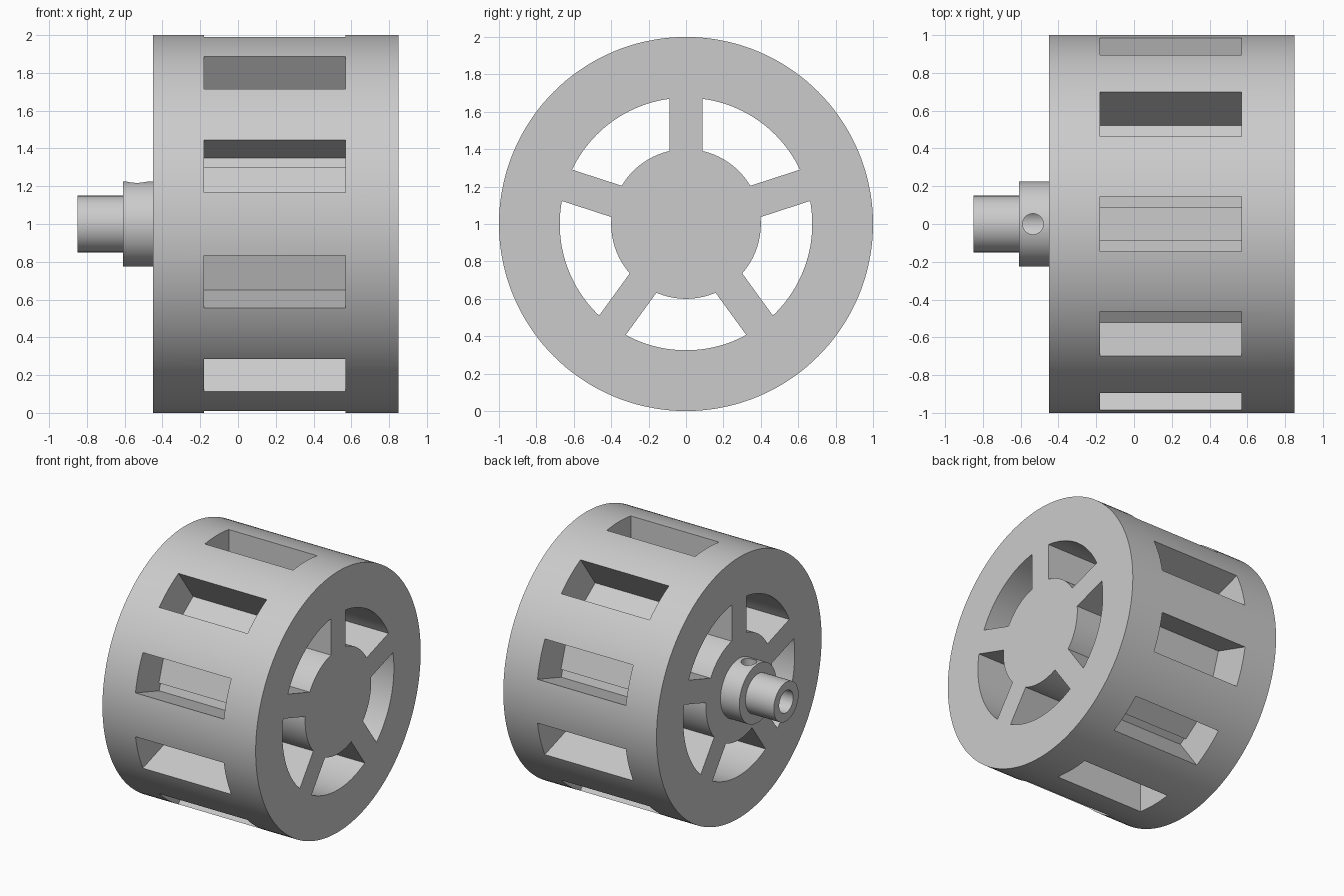
import bpy, bmesh
from math import sin, cos, pi, radians, degrees, asin
from mathutils import Matrix, Vector

cube = bpy.data.objects.get("Cube")
if cube:
    bpy.data.objects.remove(cube, do_unlink=True)

# Single matte grey
grey = bpy.data.materials.new("matte grey")
grey.use_nodes = True
GREY = (0.6, 0.6, 0.6, 1)
grey.diffuse_color = GREY
grey.node_tree.nodes["Principled BSDF"].inputs["Base Color"].default_value = GREY

AXLE = Vector((0, 0, 1))
BACK, FACE = -0.45, 0.85
SLOT_START, SLOT_END = -0.18, 0.57


def polar(r, a):
    """Point in the wheel plane (y, z), angle measured from the top."""
    return r * sin(a), r * cos(a)


def arc(r, a0, a1, n):
    return [polar(r, a0 + (a1 - a0) * i / n) for i in range(n + 1)]


def box_outline(half, r0, r1):
    return [(-half, r0), (half, r0), (half, r1), (-half, r1)]


def add_prism(bm, outline, x0, x1, turn=0):
    """Extrude a (y, z) outline along x, turned about the axle."""
    spin = Matrix.Translation(AXLE) @ Matrix.Rotation(turn, 4, 'X')
    rings = [[bm.verts.new(spin @ Vector((x, y, z))) for y, z in outline]
             for x in (x0, x1)]
    bm.faces.new(rings[0])
    bm.faces.new(rings[1])
    n = len(outline)
    for i in range(n):
        j = (i + 1) % n
        bm.faces.new((rings[0][i], rings[0][j], rings[1][j], rings[1][i]))


def finish(name, bm):
    bmesh.ops.recalc_face_normals(bm, faces=bm.faces[:])
    mesh = bpy.data.meshes.new(name)
    bm.to_mesh(mesh)
    bm.free()
    obj = bpy.data.objects.new(name, mesh)
    bpy.context.collection.objects.link(obj)
    mesh.materials.append(grey)
    return obj


def activate(obj):
    bpy.ops.object.select_all(action='DESELECT')
    obj.select_set(True)
    bpy.context.view_layer.objects.active = obj


def cut(obj, cutter):
    mod = obj.modifiers.new("cut", 'BOOLEAN')
    mod.operation, mod.solver, mod.object = 'DIFFERENCE', 'EXACT', cutter
    activate(obj)
    bpy.ops.object.modifier_apply(modifier=mod.name)
    bpy.data.objects.remove(cutter, do_unlink=True)


def smooth(obj):
    activate(obj)
    bpy.ops.object.shade_smooth_by_angle(angle=radians(25))


# Wheel drum
bm = bmesh.new()
add_prism(bm, arc(1, 0, 2 * pi, 144)[:-1], BACK, FACE)
wheel = finish("wheel_drum", bm)

# Five windows between parallel-sided spokes
RIM, HUB, SPOKE = 0.675, 0.4, 0.088
fifth = 2 * pi / 5
bm = bmesh.new()
a_out, a_in = asin(SPOKE / RIM), asin(SPOKE / HUB)
window = arc(RIM, a_out, fifth - a_out, 24) + arc(HUB, fifth - a_in, a_in, 24)
for k in range(5):
    add_prism(bm, window, BACK - 0.1, FACE + 0.1, k * fifth)
cut(wheel, finish("window_cutter", bm))

# Ten pockets around the tread
bm = bmesh.new()
for k in range(10):
    add_prism(bm, box_outline(0.145, 0.687, 1.1), SLOT_START, SLOT_END, k * fifth / 2)
cut(wheel, finish("pocket_cutter", bm))
smooth(wheel)

# Spoke ends standing slightly proud of every second pocket floor
bm = bmesh.new()
for k in range(5):
    add_prism(bm, box_outline(SPOKE, 0.66, 0.709), SLOT_START - 0.03, SLOT_END + 0.03,
              k * fifth)
finish("spoke_ends", bm)

# Stepped and bored shaft on the back, lathed about the axle
bm = bmesh.new()
profile = [(-0.42, 0), (-0.42, 0.225), (-0.61, 0.225), (-0.61, 0.15),
           (BACK - 0.4, 0.15), (BACK - 0.4, 0.085), (-0.46, 0.085), (-0.46, 0)]
verts = [bm.verts.new((x, 0, 1 + r)) for x, r in profile]
edges = [bm.edges.new(pair) for pair in zip(verts, verts[1:])]
bmesh.ops.spin(bm, geom=verts + edges, cent=AXLE, axis=(1, 0, 0),
               angle=2 * pi, steps=64, use_duplicate=False)
bmesh.ops.remove_doubles(bm, verts=bm.verts[:], dist=0.0005)
shaft = finish("collar_and_shaft", bm)

# Set-screw hole in the top of the collar
bm = bmesh.new()
bmesh.ops.create_cone(bm, cap_ends=True, segments=32, radius1=0.055, radius2=0.055,
                      depth=0.3, matrix=Matrix.Translation((-0.535, 0, 1.17)))
cut(shaft, finish("screw_hole_cutter", bm))
smooth(shaft)
